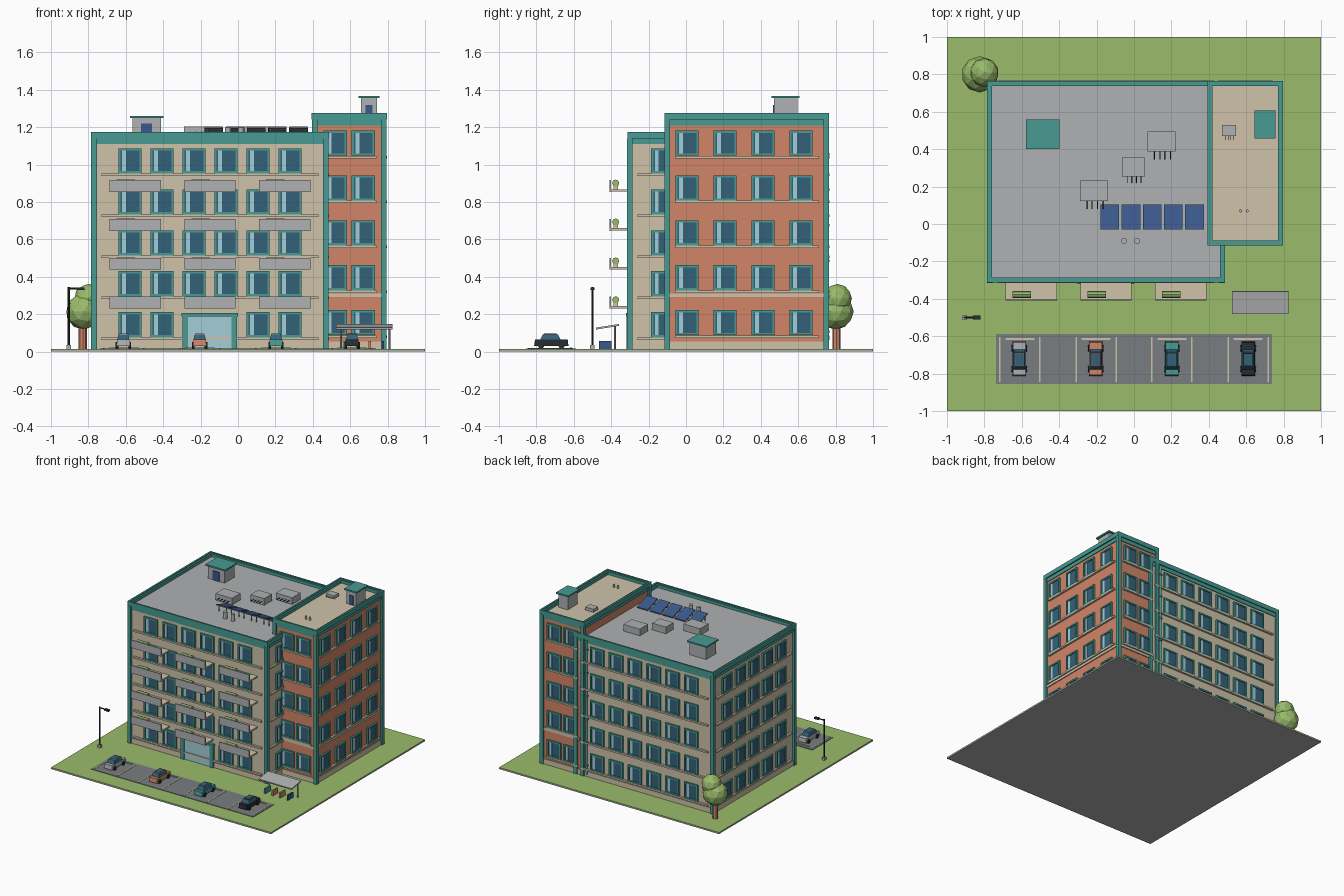
import bpy, bmesh, math
from mathutils import Matrix, Vector

if "Cube" in bpy.data.objects:
    bpy.data.objects.remove(bpy.data.objects["Cube"], do_unlink=True)

# Palette (linear)
COLOURS = {
    "beige": (.62, .54, .40), "teal": (.063, .33, .29), "orange": (.64, .235, .135),
    "grey": (.43, .44, .445), "asphalt": (.19, .207, .22), "dark": (.02, .026, .034),
    "glass": (.036, .12, .19), "pale_glass": (.37, .62, .69),
    "blue": (.042, .098, .262), "green": (.32, .5, .145)}
NAMES = list(COLOURS)
MATS = []
for name, rgb in COLOURS.items():
    m = bpy.data.materials.new(name)
    m.use_nodes = True
    m.diffuse_color = (*rgb, 1)
    m.node_tree.nodes["Principled BSDF"].inputs["Base Color"].default_value = (*rgb, 1)
    MATS.append(m)


class Part:
    """Collects simple solids into one named object."""
    def __init__(self, name):
        self.name, self.bm, self.frame = name, bmesh.new(), Matrix()

    def paint(self, verts, colour):
        for f in {f for v in verts for f in v.link_faces}:
            f.material_index = NAMES.index(colour)

    def box(self, colour, x, y, z, taper=1):
        """Box from (low, high) spans; taper shrinks its top."""
        spans = (x, y, z)
        mid = Vector([(a + b) / 2 for a, b in spans])
        size = Matrix.Diagonal([b - a for a, b in spans] + [1])
        verts = bmesh.ops.create_cube(self.bm, size=1)["verts"]
        for v in verts:
            if v.co.z > 0:
                v.co.x *= taper
                v.co.y *= taper
        bmesh.ops.transform(self.bm, matrix=self.frame @ Matrix.Translation(mid) @ size, verts=verts)
        self.paint(verts, colour)

    def rod(self, colour, centre, radius, length, axis="Z", sides=12):
        turn = {"X": Matrix.Rotation(math.pi / 2, 4, "Y"),
                "Y": Matrix.Rotation(math.pi / 2, 4, "X"), "Z": Matrix()}[axis]
        r = bmesh.ops.create_cone(self.bm, cap_ends=True, segments=sides, radius1=radius, radius2=radius,
                                  depth=length, matrix=self.frame @ Matrix.Translation(centre) @ turn)
        self.paint(r["verts"], colour)

    def ball(self, colour, centre, radius):
        r = bmesh.ops.create_icosphere(self.bm, subdivisions=2, radius=radius, matrix=Matrix.Translation(centre))
        self.paint(r["verts"], colour)

    def ring(self, colour, x, y, z, t):
        """Rectangular frame of thickness t."""
        for a in ((x[0], x[0] + t), (x[1] - t, x[1])):
            self.box(colour, a, y, z)
        for b in ((y[0], y[0] + t), (y[1] - t, y[1])):
            self.box(colour, (x[0] + t, x[1] - t), b, z)

    def done(self):
        me = bpy.data.meshes.new(self.name)
        self.bm.to_mesh(me)
        self.bm.free()
        for m in MATS:
            me.materials.append(m)
        bpy.context.collection.objects.link(bpy.data.objects.new(self.name, me))


def grow(span, d):
    return (span[0] - d, span[1] + d)


def window(p, u, z):
    """Framed window in wall space: u along the wall, -y outward."""
    w, h, t = .062, .067, .012
    for s in (-1, 1):
        a, b = sorted((s * w, s * (w - t)))
        p.box("teal", (u + a, u + b), (-.014, 0), (z - h, z + h))
        a, b = sorted((s * h, s * (h - t)))
        p.box("teal", (u - w + t, u + w - t), (-.014, 0), (z + a, z + b))
    p.box("glass", (u - w + t, u + w - t), (-.006, 0), (z - h + t, z + h - t))
    p.box("pale_glass", (u - .042, u - .021), (-.008, -.005), (z - h + t, z + h - t))


def block(name, wall, roof, x, y, top, z0, step, layout):
    """Wall block with windows, ledges, corner strips and parapet."""
    p = Part(name + "_walls")
    p.box(wall, x, y, (.012, top))
    p.box(roof, grow(x, -.01), grow(y, -.01), (top, top + .004))
    p.box("beige", grow(x, .006), grow(y, .006), (.012, .055))
    p.done()
    p = Part(name + "_trim")
    for cx in x:
        for cy in y:
            p.box("teal", (cx - .015, cx + .015), (cy - .015, cy + .015), (.012, top))
    p.ring("teal", grow(x, .006), grow(y, .006), (top - .03, top), .03)
    p.ring("teal", grow(x, .016), grow(y, .014), (top, top + .035), .014)
    p.ring("teal", grow(x, .002), grow(y, 0), (top, top + .028), .013)
    p.done()
    p = Part(name + "_windows")
    cx, cy = sum(x) / 2, sum(y) / 2
    sides = {"front": (0, cx, y[0]), "right": (1, x[1], cy), "back": (2, cx, y[1]), "left": (3, x[0], cy)}
    for side, (columns, skipped) in layout.items():
        turn, px, py = sides[side]
        p.frame = Matrix.Translation((px, py, 0)) @ Matrix.Rotation(turn * math.pi / 2, 4, "Z")
        half = ((y[1] - y[0]) if turn % 2 else (x[1] - x[0])) / 2 - .04
        for floor in range(5):
            z = z0 + floor * step
            for i, u in enumerate(columns):
                if (floor, i) not in skipped:
                    window(p, u, z)
            p.box("beige", (-half, half), (-.016, 0), (z - .081, z - .068))
    p.done()


def spread(n, gap, shift=0):
    return [(i - (n - 1) / 2) * gap + shift for i in range(n)]


# Ground
p = Part("ground")
p.box("grey", (-1, 1), (-1, 1), (0, .008))
p.box("green", (-1, 1), (-1, 1), (.008, .013))
p.done()

# Main block and side wing
six, five, two = spread(6, .171), spread(5, .175), spread(2, .15)
block("main_block", "beige", "grey", (-.77, .47), (-.3, .75), 1.14, .144, .219,
      {"front": (six, [(0, 2), (0, 3)]), "back": (six, []), "left": (five, []), "right": (five[:1], [])})
block("side_wing", "orange", "beige", (.41, .78), (-.1, .75), 1.24, .155, .24,
      {"front": (two, []), "back": (two, []), "right": (spread(4, .203, -.015), [])})
p = Part("wing_floor_band")
p.box("beige", (.44, .788), (-.108, .758), (.292, .312))
p.done()

# Drainpipe with brackets
p = Part("drainpipe")
p.rod("teal", (.375, .756, .58), .008, 1.1)
for i in range(6):
    p.box("teal", (.362, .388), (.748, .766), (.1 + i * .19, .112 + i * .19))
p.done()

# Balconies with planters
for floor in range(4):
    for cx in (-.55, -.15, .25):
        z = .232 + floor * .208
        p = Part("balcony")
        p.box("beige", (cx - .137, cx + .137), (-.4, -.3), (z, z + .012))
        p.box("grey", (cx - .137, cx + .137), (-.408, -.4), (z - .002, z + .062))
        p.box("beige", (cx - .095, cx - .005), (-.388, -.364), (z + .012, z + .03))
        p.rod("green", (cx - .05, -.376, z + .045), .019, .098, "X", 8)
        p.done()

# Entrance
p = Part("entrance")
for a in (-.298, -.035):
    p.box("teal", (a, a + .03), (-.318, -.3), (.012, .19))
p.box("teal", (-.303, 0), (-.322, -.3), (.188, .206))
p.box("pale_glass", (-.268, -.035), (-.31, -.3), (.012, .188))
p.done()

# Roof stair houses
for x, y, z, h, d in (((-.565, -.412), (.415, .545), 1.14, .108, .03), ((.658, .744), (.47, .595), 1.24, .115, .019)):
    p = Part("stair_house")
    p.box("grey", x, y, (z, z + h))
    p.box("teal", grow(x, .013), grow(y, .013), (z + h, z + h + .012))
    cx = sum(x) / 2
    p.box("blue", (cx - d, cx + d), (y[0] - .005, y[0]), (z, z + .08))
    p.done()

# Air conditioners with front pipes
for x, y, z, h in (((.073, .222), (.387, .495), 1.144, .06), ((-.065, .06), (.255, .355), 1.144, .06),
                   ((-.29, -.14), (.122, .232), 1.144, .06), ((.47, .545), (.47, .53), 1.244, .03)):
    p = Part("air_conditioner")
    p.box("grey", x, y, (z + .005, z + h))
    w = x[1] - x[0]
    for i in range(4):
        p.rod("dark", (x[0] + w * (.25 + i * .19), y[0] - w * .13, z + h * .5), w * .018, w * .3, "Y", 8)
    p.done()

# Tilted solar panels, low at the back
p = Part("solar_panels")
for i in range(5):
    x = -.18 + i * .1135
    p.frame = Matrix.Translation((x + .05, .037, 1.176)) @ Matrix.Rotation(math.radians(-19), 4, "X")
    p.box("asphalt", (-.05, .05), (-.07, .07), (-.004, .002))
    p.box("blue", (-.048, .048), (-.068, .068), (.002, .005))
    p.frame = Matrix()
    for dx in (.015, .085):
        p.rod("grey", (x + dx, -.012, 1.165), .004, .05, sides=6)
p.done()

# Roof vents
p = Part("roof_vents")
for x, y, z, r, h in ((-.053, -.09, 1.144, .016, .055), (.017, -.09, 1.144, .016, .055),
                      (.57, .07, 1.244, .008, .025), (.605, .07, 1.244, .008, .025)):
    p.rod("grey", (x, y, z + h / 2), r, h)
p.done()

# Car park
p = Part("car_park")
p.box("asphalt", (-.737, .737), (-.855, -.587), (.012, .017))
for cx in (-.61, -.203, .203, .61):
    for s in (-.107, .107):
        p.box("beige", (cx + s - .004, cx + s + .004), (-.845, -.605), (.016, .019))
    p.box("beige", (cx - .078, cx + .078), (-.62, -.61), (.016, .022))
p.done()

# Cars
for cx, colour in ((-.613, "grey"), (-.205, "orange"), (.203, "teal"), (.61, "dark")):
    p = Part("car")
    p.box(colour, (cx - .036, cx + .036), (-.812, -.628), (.03, .064), .95)
    p.box("glass", (cx - .034, cx + .034), (-.78, -.67), (.062, .092), .75)
    p.box(colour, (cx - .025, cx + .025), (-.762, -.69), (.091, .096), .95)
    p.box("glass", (cx - .021, cx + .021), (-.757, -.695), (.095, .097))
    for s in (-.034, .034):
        for y in (-.775, -.665):
            p.rod("dark", (cx + s, y, .034), .017, .014, "X")
    p.done()

# Shelter with a row of upright boards
p = Part("shelter")
p.frame = Matrix.Translation((.675, -.42, .132)) @ Matrix.Rotation(math.radians(9), 4, "X")
p.box("grey", (-.15, .15), (-.062, .062), (-.004, .006))
p.frame = Matrix()
for x in (.55, .81):
    p.rod("grey", (x, -.38, .075), .005, .126, sides=8)
for x, colour in zip((.57, .637, .705, .775), ("teal", "orange", "orange", "blue")):
    p.box(colour, (x - .006, x + .006), (-.465, -.397), (.013, .056))
p.done()

# Street lamp
p = Part("street_lamp")
p.box("grey", (-.917, -.893), (-.512, -.488), (.012, .035))
p.rod("dark", (-.905, -.5, .18), .006, .33, sides=8)
p.rod("dark", (-.875, -.5, .338), .005, .065, "X", 8)
p.box("dark", (-.86, -.82), (-.511, -.489), (.33, .343))
p.done()

# Tree
p = Part("tree")
p.rod("orange", (-.83, .805, .08), .022, .14, sides=8)
p.ball("green", (-.825, .8, .215), .097)
p.ball("green", (-.8, .81, .285), .077)
p.done()
